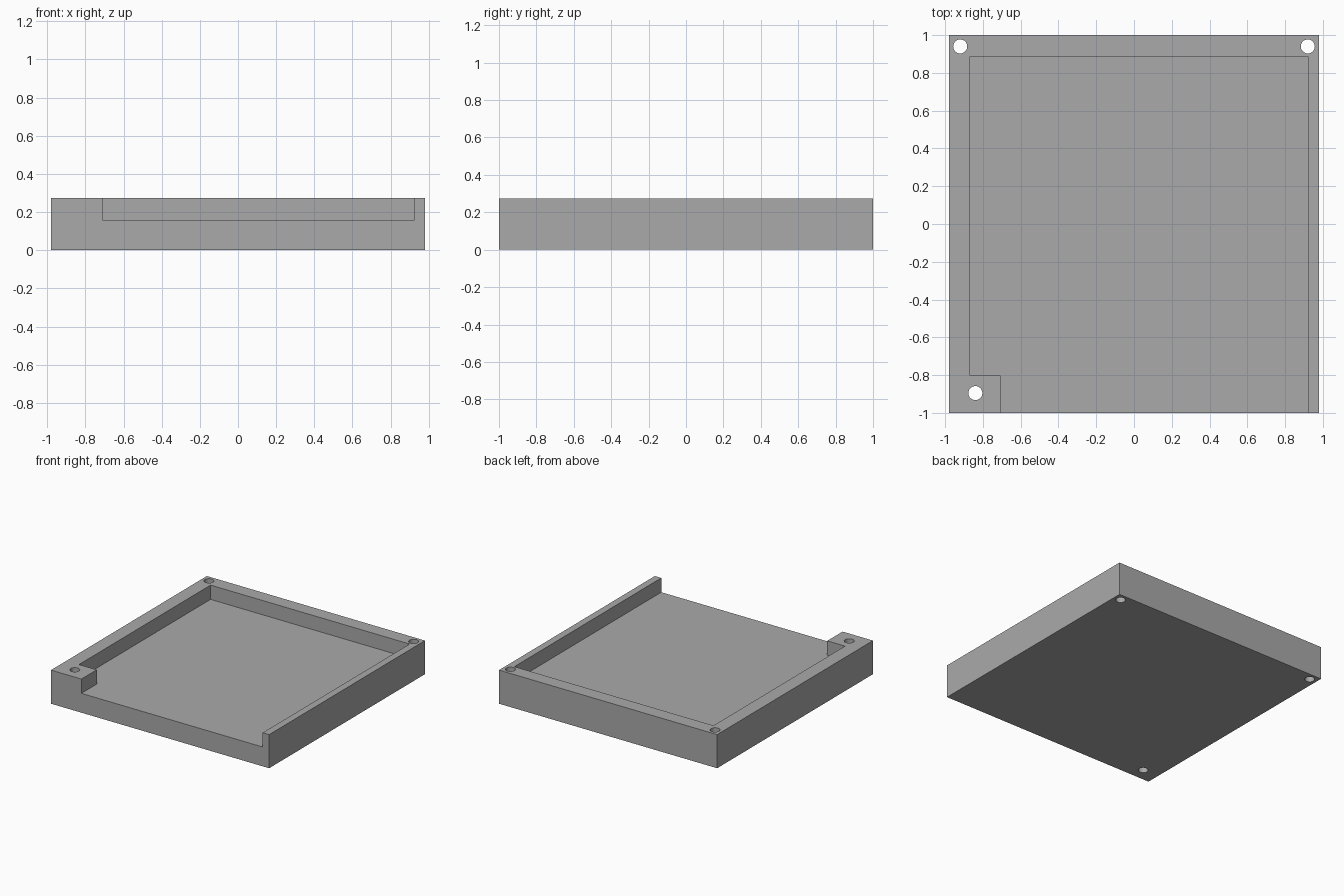
import bpy
import bmesh

if "Cube" in bpy.data.objects:
    bpy.data.objects.remove(bpy.data.objects["Cube"])

HALF_X, HALF_Y, HEIGHT, FLOOR = 0.98, 1.0, 0.273, 0.157
HOLE_RADIUS = 0.037
HOLES = [(-0.92, 0.94), (0.92, 0.94), (-0.84, -0.895)]

grey = bpy.data.materials.new("plain grey")
grey.use_nodes = True
colour = (0.4, 0.4, 0.4, 1)
grey.diffuse_color = colour
grey.node_tree.nodes["Principled BSDF"].inputs["Base Color"].default_value = colour


def prism(name, outline, bottom, top):
    """Extrude a flat outline straight up."""
    bm = bmesh.new()
    base = bm.faces.new([bm.verts.new((x, y, bottom)) for x, y in outline])
    up = bmesh.ops.extrude_face_region(bm, geom=[base], use_keep_orig=True)
    for v in up["geom"]:
        if isinstance(v, bmesh.types.BMVert):
            v.co.z = top
    bmesh.ops.recalc_face_normals(bm, faces=bm.faces)
    mesh = bpy.data.meshes.new(name)
    bm.to_mesh(mesh)
    bm.free()
    obj = bpy.data.objects.new(name, mesh)
    bpy.context.collection.objects.link(obj)
    return obj


def cut(target, cutter):
    """Subtract a cutter, then discard it."""
    cutter.hide_render = True
    mod = target.modifiers.new("cut", "BOOLEAN")
    mod.operation = "DIFFERENCE"
    mod.solver = "EXACT"
    mod.object = cutter
    bpy.context.view_layer.objects.active = target
    bpy.ops.object.modifier_apply(modifier=mod.name)
    bpy.data.objects.remove(cutter)


# Solid tray block
tray = prism("tray", [(-HALF_X, -HALF_Y), (HALF_X, -HALF_Y),
                      (HALF_X, HALF_Y), (-HALF_X, HALF_Y)], 0, HEIGHT)
tray.data.materials.append(grey)

# Pocket open at the front, stepping around the corner block
pocket = [(-0.707, -1.2), (0.922, -1.2), (0.922, 0.886),
          (-0.867, 0.886), (-0.867, -0.803), (-0.707, -0.803)]
cut(tray, prism("pocket_cutter", pocket, FLOOR, HEIGHT + 0.2))

# Screw holes right through the corners
for x, y in HOLES:
    bpy.ops.mesh.primitive_cylinder_add(vertices=48, radius=HOLE_RADIUS,
                                        depth=1, location=(x, y, 0))
    cut(tray, bpy.context.object)

# Smooth hole walls, crisp edges
bpy.ops.object.select_all(action="DESELECT")
tray.select_set(True)
bpy.context.view_layer.objects.active = tray
bpy.ops.object.shade_smooth_by_angle(angle=0.5)
